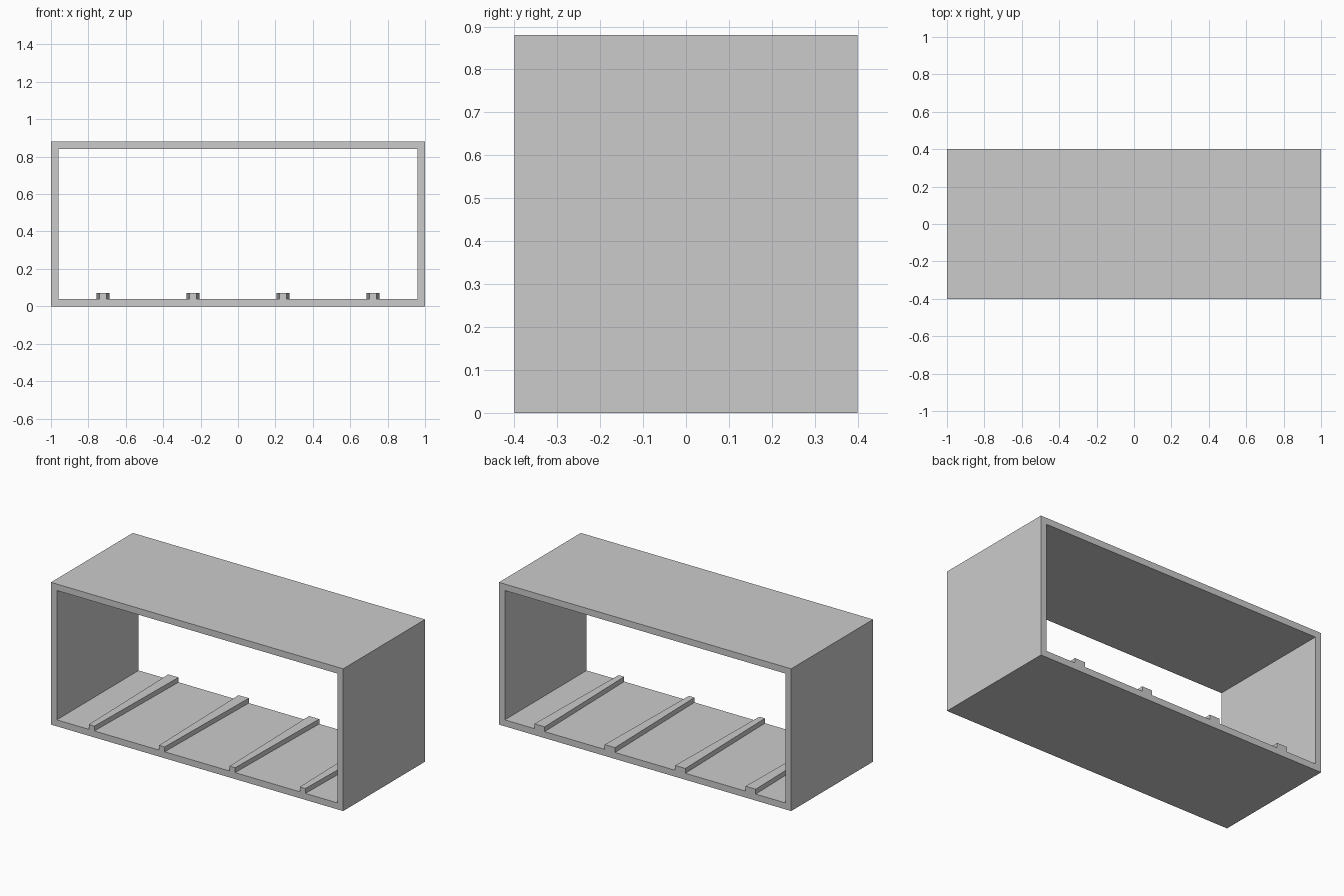
import bpy

if "Cube" in bpy.data.objects:
    bpy.data.objects.remove(bpy.data.objects["Cube"], do_unlink=True)

WIDTH, DEPTH, HEIGHT, WALL = 2.0, 0.8, 0.88, 0.04
RAIL_TOP, RAIL_FRONT, RAIL_BACK = 0.07, 0.038, 0.07

grey = bpy.data.materials.new("light_grey")
grey.use_nodes = True
colour = (0.6, 0.6, 0.6, 1)
grey.diffuse_color = colour
grey.node_tree.nodes["Principled BSDF"].inputs["Base Color"].default_value = colour


def add_mesh(name, verts, faces):
    mesh = bpy.data.meshes.new(name)
    mesh.from_pydata(verts, [], faces)
    mesh.materials.append(grey)
    obj = bpy.data.objects.new(name, mesh)
    bpy.context.collection.objects.link(obj)
    return obj


def rectangle(half_width, bottom, top, y):
    return [(-half_width, y, bottom), (half_width, y, bottom),
            (half_width, y, top), (-half_width, y, top)]


# Open case: outer and inner rectangles joined at the front and back
half_depth = DEPTH / 2
verts = []
for y in (-half_depth, half_depth):
    verts += rectangle(WIDTH / 2, 0, HEIGHT, y)
    verts += rectangle(WIDTH / 2 - WALL, WALL, HEIGHT - WALL, y)
faces = []
for i in range(4):
    j = (i + 1) % 4
    faces += [(i, j, j + 4, i + 4), (i + 8, i + 12, j + 12, j + 8),
              (i, i + 8, j + 8, j), (i + 4, j + 4, j + 12, i + 12)]
add_mesh("case", verts, faces)

# Divider rails on the floor, widening towards the back
sides = [(0, 1, 2, 3), (7, 6, 5, 4)]
sides += [(i, i + 4, (i + 1) % 4 + 4, (i + 1) % 4) for i in range(4)]
for n, x in enumerate((-0.722, -0.241, 0.241, 0.722), 1):
    ends = (rectangle(RAIL_FRONT / 2, WALL, RAIL_TOP, -half_depth)
            + rectangle(RAIL_BACK / 2, WALL, RAIL_TOP, half_depth))
    rail = add_mesh(f"divider_rail_{n}", ends, sides)
    rail.location.x = x
